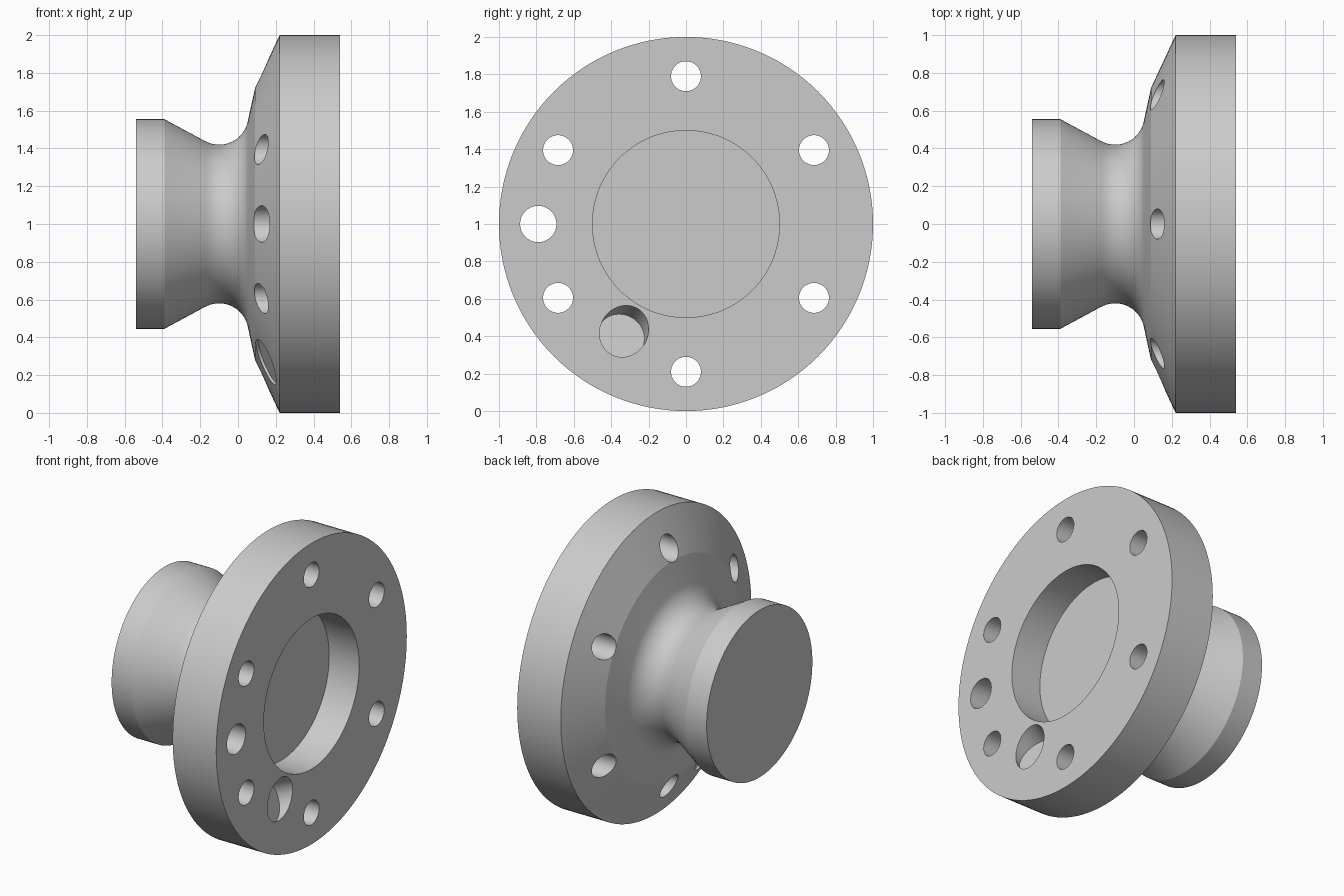
import bpy, bmesh
from math import sin, cos, radians, pi
from mathutils import Vector

cube = bpy.data.objects.get("Cube")
if cube:
    bpy.data.objects.remove(cube, do_unlink=True)

CENTRE = Vector((0, 0, 1))


def lathe(name, profile, steps):
    """Revolve (x, radius) points about the horizontal hub axis."""
    bm = bmesh.new()
    verts = [bm.verts.new((x, 0, 1 + r)) for x, r in profile]
    edges = [bm.edges.new(pair) for pair in zip(verts, verts[1:])]
    bmesh.ops.spin(bm, geom=verts + edges, cent=CENTRE, axis=(1, 0, 0),
                   angle=2 * pi, steps=steps, use_merge=True)
    bmesh.ops.remove_doubles(bm, verts=bm.verts, dist=1e-5)
    bmesh.ops.recalc_face_normals(bm, faces=bm.faces)
    mesh = bpy.data.meshes.new(name)
    bm.to_mesh(mesh)
    bm.free()
    obj = bpy.data.objects.new(name, mesh)
    bpy.context.collection.objects.link(obj)
    return obj


def drill(body, start, end, radius):
    """Cut a round hole between two points."""
    axis = end - start
    bpy.ops.mesh.primitive_cylinder_add(
        vertices=64, radius=radius, depth=axis.length,
        location=(start + end) / 2,
        rotation=axis.to_track_quat('Z', 'Y').to_euler())
    cutter = bpy.context.object
    cutter.name = "hole_cutter"
    cutter.hide_render = True
    mod = body.modifiers.new("hole", 'BOOLEAN')
    mod.operation = 'DIFFERENCE'
    mod.solver = 'EXACT'
    mod.object = cutter
    bpy.context.view_layer.objects.active = body
    bpy.ops.object.modifier_apply(modifier=mod.name)
    bpy.data.objects.remove(cutter, do_unlink=True)


def at(x, radius, degrees):
    """Point around the hub axis, measured from the top towards +y."""
    a = radians(degrees)
    return Vector((x, radius * sin(a), 1 + radius * cos(a)))


# Hub cap, curved neck, tapered flange and round recess in one profile
FILLET = 0.155
neck = []
for i in range(19):
    a = radians(-27.6 + i * (78 + 27.6) / 18)
    neck.append((-0.10 + FILLET * sin(a), 0.42 + FILLET * (1 - cos(a))))
profile = [(-0.54, 0), (-0.54, 0.555), (-0.39, 0.555), *neck,
           (0.09, 0.72), (0.22, 1), (0.54, 1), (0.54, 0.5),
           (0.32, 0.5), (0.32, 0)]
flange = lathe("flanged_hub", profile, 128)

# Ring of bolt holes and one larger locating hole
for i in range(6):
    drill(flange, at(-0.05, 0.79, 60 * i), at(0.7, 0.79, 60 * i), 0.08)
drill(flange, at(-0.05, 0.79, -90), at(0.7, 0.79, -90), 0.097)

# Slanted pocket on the flat face, with a shallow seat opposite on the taper
mouth = at(0.54, 0.662, 210)
slant = (at(0.145, 0.845, 210) - mouth).normalized()
drill(flange, mouth - slant * 0.2, mouth + slant * 0.077, 0.128)
drill(flange, mouth + slant * 0.415, mouth + slant * 0.52, 0.128)

bpy.ops.object.select_all(action='DESELECT')
flange.select_set(True)
bpy.context.view_layer.objects.active = flange
bpy.ops.object.shade_smooth_by_angle(angle=radians(10))
